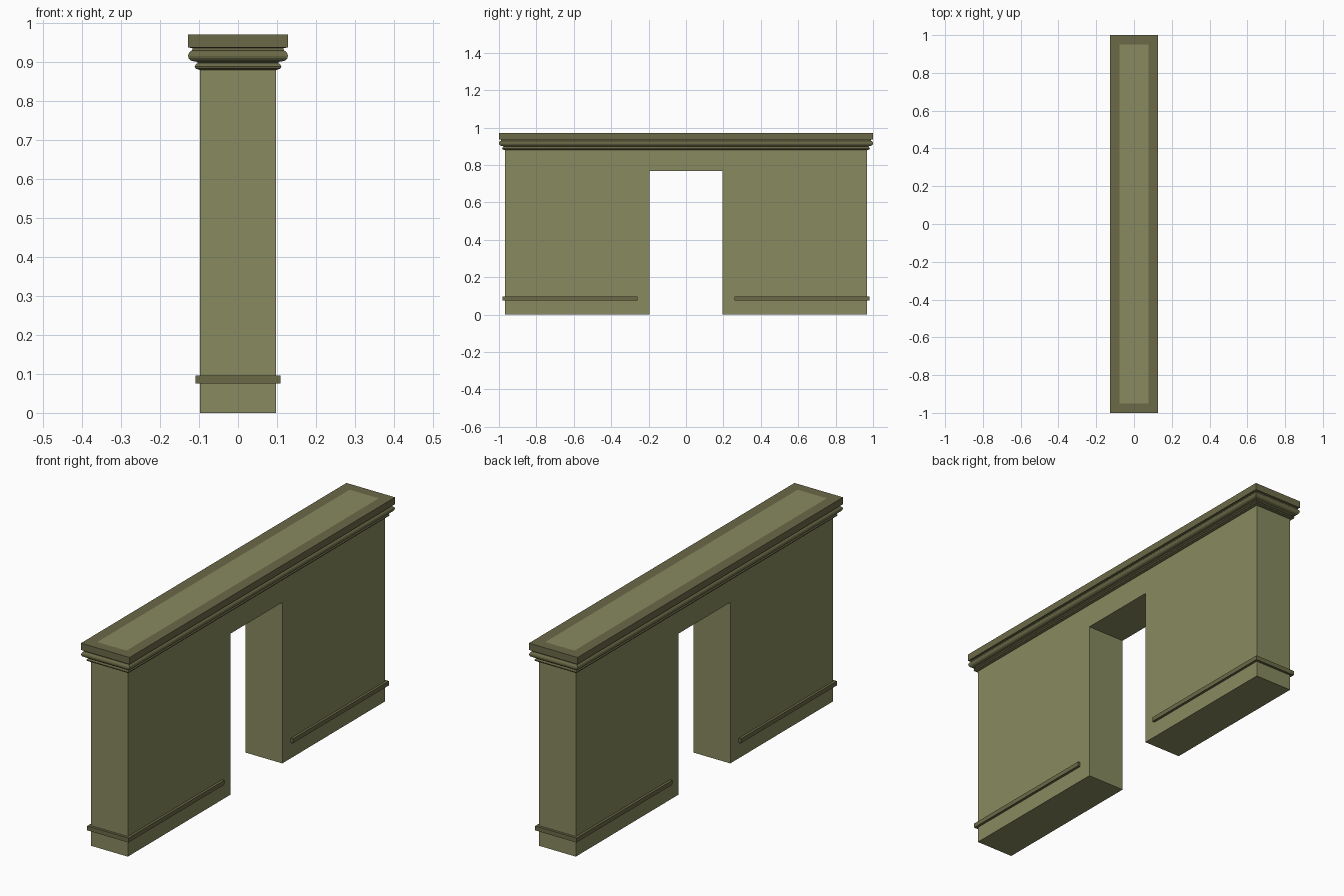
import bpy, bmesh, math

if "Cube" in bpy.data.objects:
    bpy.data.objects.remove(bpy.data.objects["Cube"])

HX, HY, TOP = 0.097, 0.969, 0.97      # wall half thickness, half length, height
DOOR_Y, DOOR_Z = 0.195, 0.768         # doorway half width and height


def material(name, rgb):
    m = bpy.data.materials.new(name)
    m.diffuse_color = (*rgb, 1)
    m.use_nodes = True
    m.node_tree.nodes["Principled BSDF"].inputs["Base Color"].default_value = m.diffuse_color
    return m


wall_mat = material("olive_wall", (0.245, 0.253, 0.115))
trim_mat = material("dark_olive_trim", (0.146, 0.143, 0.064))


def finish(bm, name, mat):
    bmesh.ops.recalc_face_normals(bm, faces=bm.faces)
    me = bpy.data.meshes.new(name)
    bm.to_mesh(me)
    bm.free()
    me.materials.append(mat)
    ob = bpy.data.objects.new(name, me)
    bpy.context.collection.objects.link(ob)
    return ob


def sweep(name, profile, path, closed):
    """Sweep an (offset, z) profile along a path of functions offset -> (x, y)."""
    bm = bmesh.new()
    rings = [[bm.verts.new((*p(o), z)) for o, z in profile] for p in path]
    n = len(profile)
    for i in range(len(rings) if closed else len(rings) - 1):
        a, b = rings[i], rings[(i + 1) % len(rings)]
        for j in range(n):
            k = (j + 1) % n
            bm.faces.new((a[j], a[k], b[k], b[j]))
    if not closed:
        bm.faces.new(rings[0])
        bm.faces.new(rings[-1])
    return finish(bm, name, trim_mat)


def corner(sx, sy):
    return lambda o: (sx * (HX + o), sy * (HY + o))


# Wall with doorway: outline in the side plane, extruded through x
outline = [(-HY, 0), (-DOOR_Y, 0), (-DOOR_Y, DOOR_Z), (DOOR_Y, DOOR_Z),
           (DOOR_Y, 0), (HY, 0), (HY, 0.89), (HY - 0.018, 0.89),
           (HY - 0.018, TOP), (-HY + 0.018, TOP), (-HY + 0.018, 0.89), (-HY, 0.89)]
bm = bmesh.new()
face = bm.faces.new([bm.verts.new((-HX, y, z)) for y, z in outline])
ext = bmesh.ops.extrude_face_region(bm, geom=[face])
for v in ext["geom"]:
    if isinstance(v, bmesh.types.BMVert):
        v.co.x = HX
# draw the upper block in so that the trim frames it
for v in bm.verts:
    if v.co.z > TOP - 0.01:
        v.co.x = math.copysign(HX - 0.02, v.co.x)
finish(bm, "wall", wall_mat)

# Cornice: small bead, large rounded bead and square fascia, mitred at corners
profile = [(-0.02, 0.88), (0.003, 0.88), (0.012, 0.883), (0.014, 0.888),
           (0.011, 0.894), (0.006, 0.898), (0.010, 0.901)]
for i in range(7):
    t = math.radians(-75 + 150 * i / 6)
    profile.append((0.017 + 0.014 * math.cos(t), 0.916 + 0.014 * math.sin(t)))
profile += [(0.020, 0.936), (0.031, 0.937), (0.031, TOP), (-0.02, TOP)]
sweep("cornice", profile,
      [corner(1, -1), corner(1, 1), corner(-1, 1), corner(-1, -1)], True)

# Base rails: a U-shaped strip around each wall end, stopping short of the door
rail = [(-0.004, 0.075), (0.012, 0.075), (0.012, 0.096), (-0.004, 0.096)]
for s, label in ((-1, "front"), (1, "back")):
    ends = [(lambda o, sx=sx: (sx * (HX + o), s * 0.258)) for sx in (1, -1)]
    sweep("base_rail_" + label, rail,
          [ends[0], corner(1, s), corner(-1, s), ends[1]], False)
